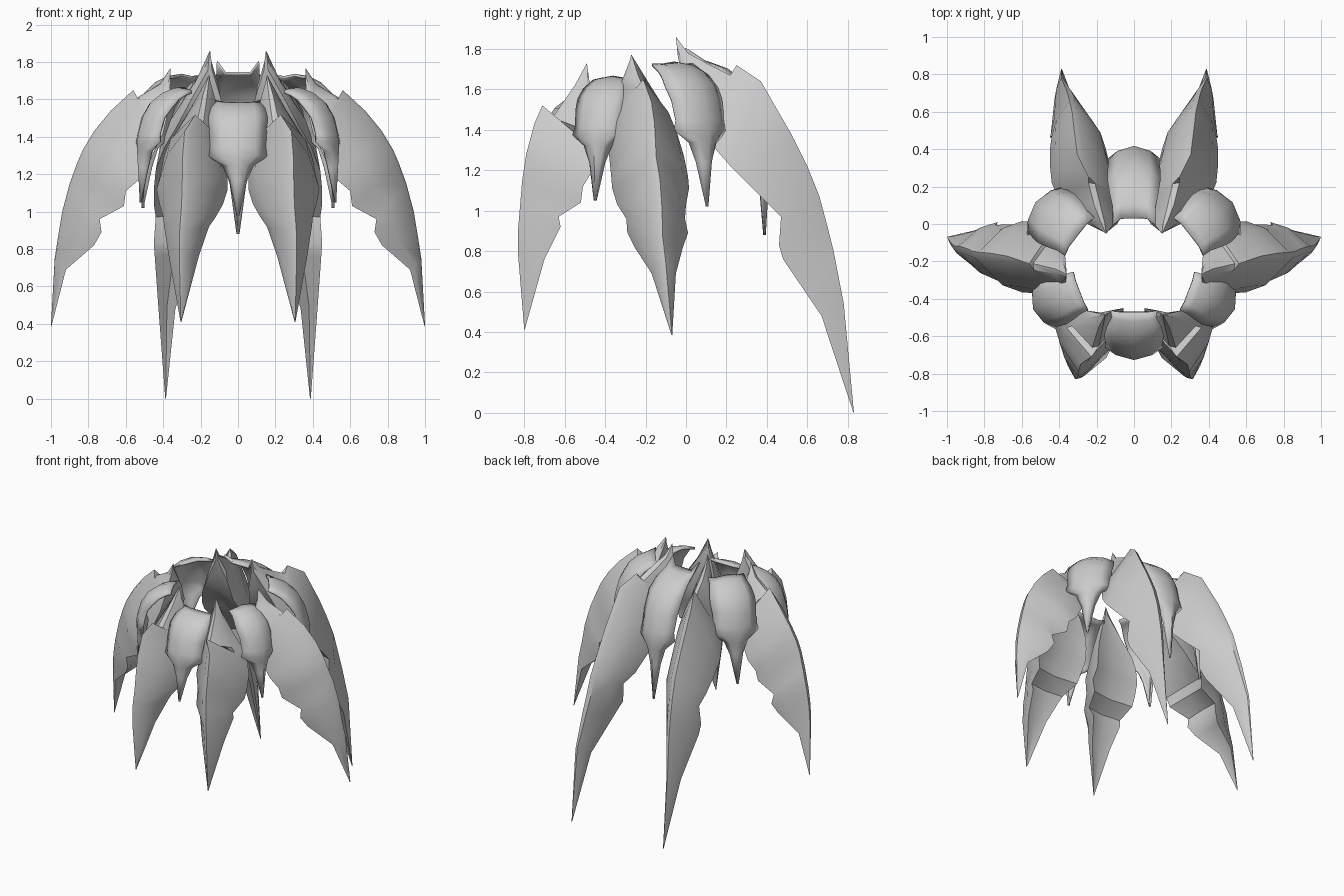
import bpy, bmesh, math
from mathutils import Vector

grey = bpy.data.materials.new("pale_grey")
grey.diffuse_color = (0.6, 0.6, 0.6, 1)


def finish(name, bm, mirror, angle):
    bmesh.ops.remove_doubles(bm, verts=bm.verts, dist=0.0005)
    bmesh.ops.recalc_face_normals(bm, faces=bm.faces)
    me = bpy.data.meshes.new(name)
    bm.to_mesh(me)
    bm.free()
    me.materials.append(grey)
    ob = bpy.data.objects.new(name, me)
    bpy.context.collection.objects.link(ob)
    bpy.ops.object.select_all(action='DESELECT')
    ob.select_set(True)
    bpy.context.view_layer.objects.active = ob
    bpy.ops.object.shade_smooth_by_angle(angle=math.radians(angle))
    if mirror:
        ob.modifiers.new("mirror", 'MIRROR').use_mirror_merge = False
    return ob


def blade(name, place, spike, lean, stations):
    """Curved claw: stations are ridge s, z, edge s, z, centre, half width."""
    bm = bmesh.new()
    rings = []
    for k, (s, z, es, ez, c, w) in enumerate(stations):
        ridge = 0.005 if k == spike else min(0.022, w * 0.16)
        top = c + (lean * w / 0.17 if k > spike else 0)
        f = 0.40 if k == spike else 0.45

        def at(f, l):
            return bm.verts.new(place(es + (s - es) * f, l, ez + (z - ez) * f))

        rings.append([at(0, c - w), at(f, c - 0.8 * w),
                      at(0.96, top - ridge), at(1, top + ridge * 0.6),
                      at(f, c + 0.8 * w), at(0, c + w), at(0.15, c)])
    for a, b in zip(rings, rings[1:]):
        for i in range(7):
            j = (i + 1) % 7
            bm.faces.new((a[i], a[j], b[j], b[i]))
    bm.faces.new(rings[0])
    bm.faces.new(rings[-1])
    return finish(name, bm, True, 35)


# Shield outline: outward fraction, height fraction, half width, curvature
SHIELD = [(0.00, 1.00, 0.80, 0.00), (0.20, 0.99, 0.82, 0.10),
          (0.45, 0.95, 0.92, 0.22), (0.70, 0.87, 1.00, 0.32),
          (0.88, 0.74, 0.97, 0.38), (0.97, 0.60, 0.93, 0.38),
          (1.00, 0.53, 1.02, 0.40), (1.00, 0.45, 0.52, 0.30),
          (0.98, 0.31, 0.27, 0.22), (0.94, 0.00, 0.01, 0.00)]


def plate(name, origin, angle, depth, width, top, bottom, horn, mirror, slope=0):
    """Domed shield between two claws, horned at its inner rim."""
    out = Vector((math.cos(angle), math.sin(angle), 0))
    across = Vector((-out.y, out.x, 0))
    bm = bmesh.new()
    grid = []
    for k, (r, h, w, sag) in enumerate(SHIELD):
        row = []
        for u in (-1, -0.6, 0, 0.6, 1):
            p = Vector((*origin, bottom + (top - bottom) * h))
            p += out * (r * depth - sag * 0.18 * u * u) + across * (u * w * width)
            if k < 4:
                p.z -= slope * u * u
            if k == 0 and abs(u) > 0.9:
                p += Vector((0, 0, horn)) - out * horn * 0.6
            row.append(bm.verts.new(p))
        grid.append(row)
    for a, b in zip(grid, grid[1:]):
        for i in range(4):
            bm.faces.new((a[i], a[i + 1], b[i + 1], b[i]))
    ob = finish(name, bm, mirror, 50)
    thick = ob.modifiers.new("thickness", 'SOLIDIFY')
    thick.thickness = 0.015
    thick.offset = 0
    return ob


# Claws
blade("side_claw", lambda s, l, z: (s, l, z), 3, 0.01, [
    (.36, 1.77, .36, 1.72, -.27, .01), (.42, 1.68, .37, 1.55, -.25, .10),
    (.54, 1.61, .40, 1.42, -.225, .15), (.56, 1.65, .42, 1.38, -.215, .16),
    (.68, 1.54, .47, 1.27, -.195, .185), (.77, 1.43, .53, 1.17, -.18, .19),
    (.83, 1.33, .60, 1.11, -.175, .19), (.86, 1.26, .61, 1.03, -.17, .17),
    (.90, 1.15, .74, .96, -.15, .145), (.94, 1.0, .73, .89, -.14, .15),
    (.96, .88, .77, .82, -.135, .12), (.98, .75, .92, .69, -.11, .06),
    (1.0, .39, .998, .385, -.07, .002)])
blade("back_claw", lambda s, l, z: (l, s, z), 4, 0.02, [
    (-.05, 1.86, -.04, 1.76, .15, .01), (.01, 1.78, .0, 1.6, .17, .08),
    (.10, 1.73, .04, 1.45, .20, .13), (.22, 1.67, .12, 1.35, .23, .16),
    (.25, 1.72, .15, 1.3, .24, .17), (.37, 1.64, .22, 1.22, .27, .17),
    (.52, 1.38, .32, 1.12, .29, .16), (.60, 1.22, .40, 1.04, .30, .15),
    (.66, 1.07, .47, .97, .32, .12), (.70, .92, .46, .83, .33, .12),
    (.73, .80, .48, .76, .345, .10),
    (.78, .54, .67, .48, .38, .045), (.83, .005, .828, .0, .387, .002)])
blade("front_claw", lambda s, l, z: (l, -s, z), 3, 0.035, [
    (.49, 1.73, .48, 1.66, .155, .01), (.55, 1.62, .46, 1.5, .18, .09),
    (.66, 1.46, .45, 1.38, .21, .15), (.71, 1.52, .45, 1.3, .225, .17),
    (.75, 1.43, .46, 1.2, .235, .18), (.79, 1.28, .51, 1.12, .245, .19),
    (.81, 1.15, .52, 1.04, .25, .17), (.82, 1.03, .63, .97, .26, .14),
    (.83, .91, .62, .92, .275, .12),
    (.83, .78, .70, .76, .29, .08), (.80, .415, .798, .41, .305, .002)])

# Shield plates between the claws
plate("front_plate", (0, -.47), -math.pi / 2, .25, .155, 1.58, .98, .01, False)
plate("back_plate", (0, .03), math.pi / 2, .38, .14, 1.74, .88, .06, False)
plate("front_side_plate", (.29, -.36), math.radians(-21), .26, .135, 1.66, 1.05, .01, True, .03)
plate("rear_side_plate", (.30, -.06), math.radians(38), .28, .16, 1.73, 1.02, .02, True, .03)
